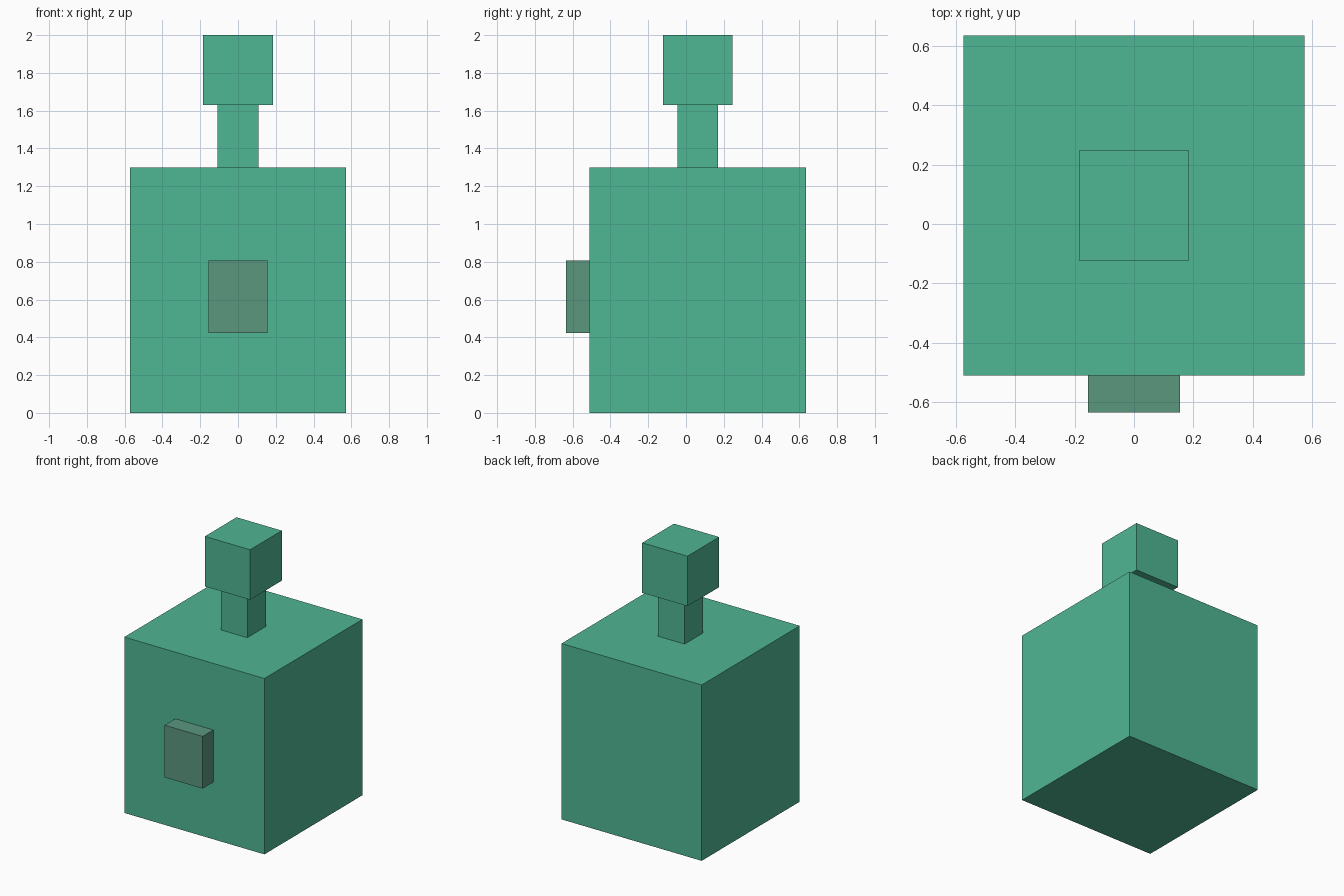
import bpy
import bmesh
from mathutils import Vector

cube = bpy.data.objects.get("Cube")
if cube:
    bpy.data.objects.remove(cube, do_unlink=True)


def make_material(name, rgb):
    mat = bpy.data.materials.new(name)
    mat.use_nodes = True
    colour = (*rgb, 1.0)
    mat.diffuse_color = colour
    mat.node_tree.nodes["Principled BSDF"].inputs["Base Color"].default_value = colour
    return mat


def make_box(name, low, high, mat):
    """Flat-sided box between two opposite corners, with its origin at the centre."""
    low, high = Vector(low), Vector(high)
    mesh = bpy.data.meshes.new(name)
    bm = bmesh.new()
    bmesh.ops.create_cube(bm, size=1.0)
    bmesh.ops.scale(bm, vec=high - low, verts=bm.verts)
    bm.to_mesh(mesh)
    bm.free()
    mesh.materials.append(mat)
    obj = bpy.data.objects.new(name, mesh)
    obj.location = (low + high) / 2
    bpy.context.collection.objects.link(obj)
    return obj


green = make_material("sea green", (0.078, 0.468, 0.296))
grey_green = make_material("grey green", (0.105, 0.309, 0.212))

# Bottle: body, neck and stopper share one vertical axis
make_box("body", (-0.573, -0.51, 0.0), (0.573, 0.635, 1.30), green)
make_box("neck", (-0.108, -0.046, 1.30), (0.108, 0.17, 1.63), green)
make_box("stopper", (-0.185, -0.123, 1.63), (0.185, 0.247, 2.0), green)

# Raised label block on the front
make_box("front_label", (-0.155, -0.635, 0.422), (0.155, -0.51, 0.808), grey_green)
